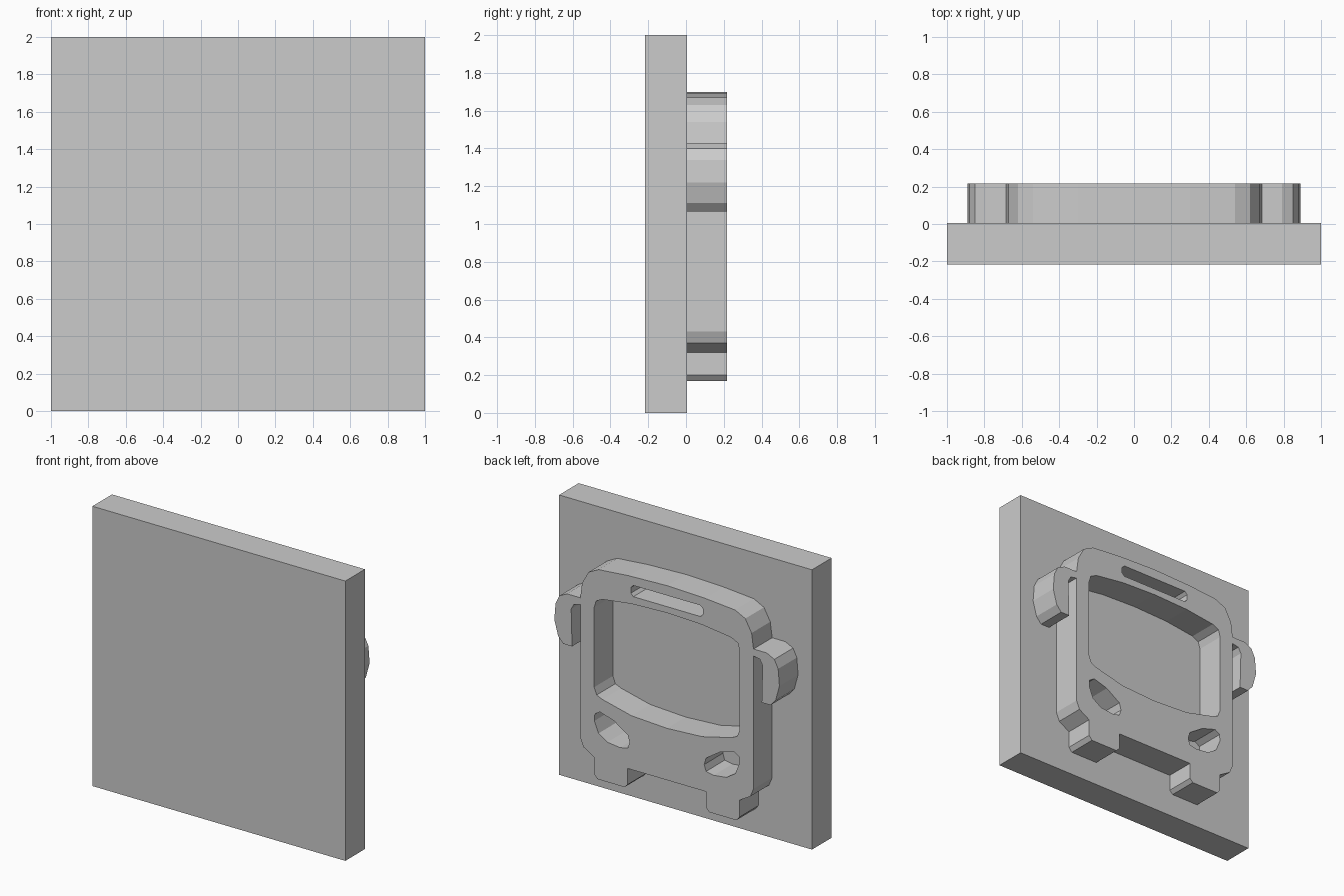
import bpy
import bmesh
from math import radians

if "Cube" in bpy.data.objects:
    bpy.data.objects.remove(bpy.data.objects["Cube"], do_unlink=True)

BACK, SEAM, FRONT = 0.216, 0.005, -0.216

grey = bpy.data.materials.new("plain_grey")
grey.use_nodes = True
colour = (0.6, 0.6, 0.6, 1)
grey.diffuse_color = colour
grey.node_tree.nodes["Principled BSDF"].inputs["Base Color"].default_value = colour


def flip(points):
    return [(-x, z) for x, z in reversed(points)]


def symmetric(half):
    """Close a right-half outline with its mirror image, sharing centre points."""
    return half + [p for p in flip(half) if abs(p[0]) > 1e-4]


def cutout_plate(name, loops, y0, y1):
    """Extrude nested outlines in the x-z plane; inner loops become holes."""
    curve = bpy.data.curves.new(name + "_profile", "CURVE")
    curve.dimensions = "2D"
    curve.fill_mode = "BOTH"
    curve.extrude = (y1 - y0) / 2
    for loop in loops:
        spline = curve.splines.new("POLY")
        spline.points.add(len(loop) - 1)
        for point, (x, z) in zip(spline.points, loop):
            point.co = (x, z, 0, 1)
        spline.use_cyclic_u = True
    helper = bpy.data.objects.new(name + "_profile", curve)
    bpy.context.collection.objects.link(helper)
    graph = bpy.context.evaluated_depsgraph_get()
    mesh = bpy.data.meshes.new_from_object(helper.evaluated_get(graph))
    bpy.data.objects.remove(helper, do_unlink=True)

    # Weld the caps to the walls and keep the facets flat
    bm = bmesh.new()
    bm.from_mesh(mesh)
    bmesh.ops.remove_doubles(bm, verts=bm.verts, dist=0.0005)
    bmesh.ops.dissolve_limit(bm, angle_limit=radians(1), verts=bm.verts, edges=bm.edges)
    bmesh.ops.recalc_face_normals(bm, faces=bm.faces)
    for face in bm.faces:
        face.smooth = False
        face.material_index = 0
    bm.to_mesh(mesh)
    bm.free()
    mesh.materials.clear()
    mesh.materials.append(grey)
    obj = bpy.data.objects.new(name, mesh)
    bpy.context.collection.objects.link(obj)
    obj.rotation_euler.x = radians(90)
    obj.location.y = (y0 + y1) / 2
    return obj


# Square base plate
bpy.ops.mesh.primitive_cube_add(size=1, location=(0, (FRONT + SEAM) / 2, 1))
base = bpy.context.object
base.name = "base_plate"
base.scale = (2, SEAM - FRONT, 2)
base.data.materials.append(grey)

# Half outline of the bus: roof, mirror arm, mirror, side, wheel, underside
roof = [(0, 1.70), (0.3, 1.69), (0.54, 1.67), (0.62, 1.63), (0.67, 1.54), (0.685, 1.43)]
mirror = [(0.79, 1.43), (0.85, 1.40), (0.88, 1.34), (0.89, 1.22), (0.86, 1.11),
          (0.82, 1.065), (0.75, 1.065), (0.757, 1.33), (0.735, 1.37), (0.685, 1.38)]
lower = [(0.685, 0.43), (0.66, 0.37), (0.575, 0.32), (0.575, 0.20), (0.55, 0.17),
         (0.335, 0.17), (0.31, 0.195), (0.31, 0.31)]
body = symmetric(roof + mirror + lower)

# Openings: windscreen, destination sign, headlights
windscreen = symmetric([(0, 1.505), (0.28, 1.495), (0.51, 1.465), (0.56, 1.44), (0.575, 1.39),
                        (0.575, 0.82), (0.555, 0.77), (0.51, 0.75), (0.28, 0.695), (0, 0.68)])
sign = symmetric([(0.265, 1.63), (0.285, 1.61), (0.285, 1.57), (0.265, 1.55)])
headlight = [(0.53, 0.655), (0.57, 0.63), (0.573, 0.58), (0.54, 0.50), (0.47, 0.455),
             (0.37, 0.443), (0.31, 0.455), (0.295, 0.50), (0.31, 0.55), (0.42, 0.622)]

cutout_plate("bus_relief", [body, windscreen, sign, headlight, flip(headlight)], SEAM, BACK)
